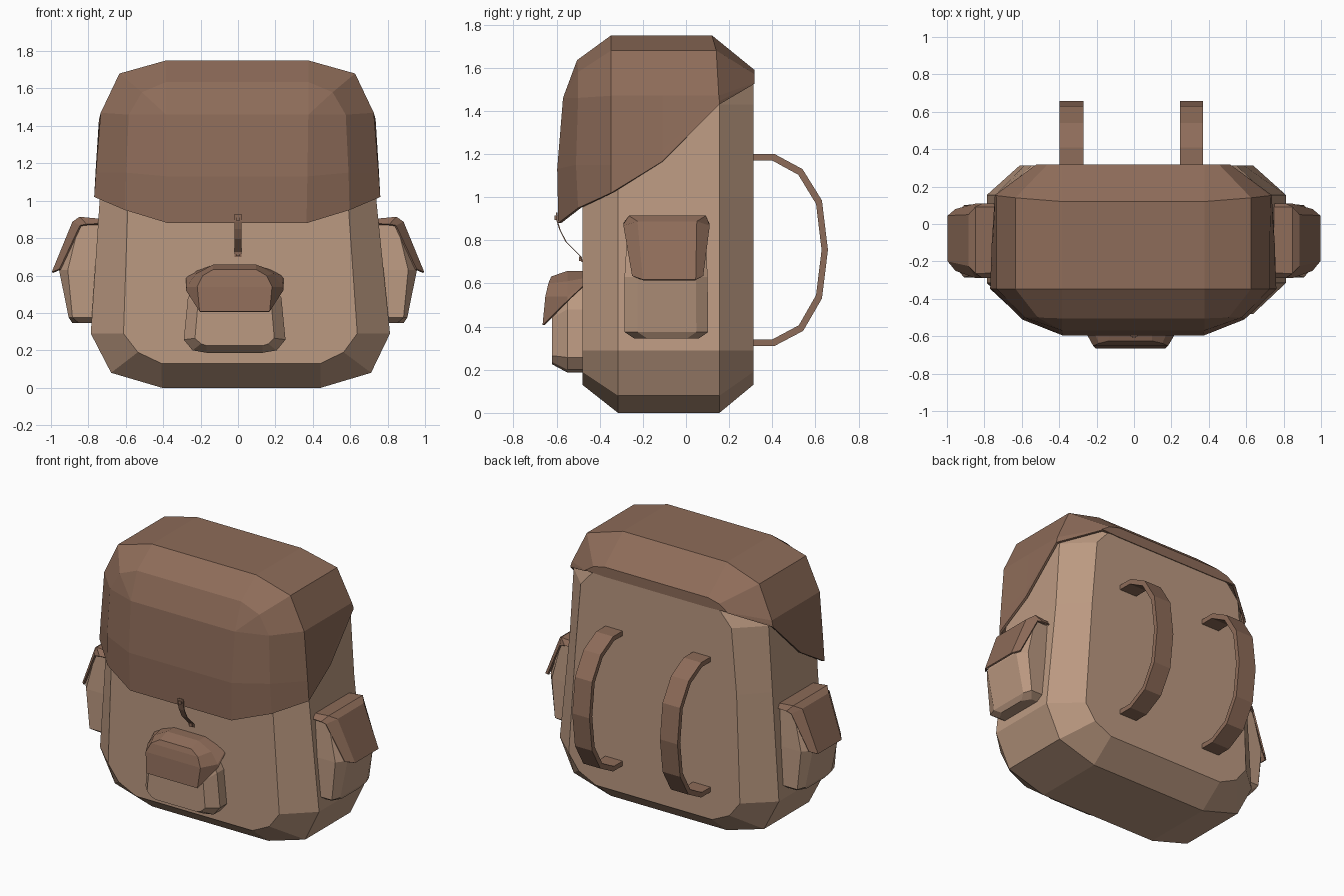
import bpy, bmesh

if "Cube" in bpy.data.objects:
    bpy.data.objects.remove(bpy.data.objects["Cube"])


def material(name, rgb):
    m = bpy.data.materials.new(name)
    m.diffuse_color = (*rgb, 1)
    m.use_nodes = True
    m.node_tree.nodes["Principled BSDF"].inputs["Base Color"].default_value = m.diffuse_color
    return m


CANVAS = material("canvas", (0.50, 0.32, 0.22))
LEATHER = material("leather", (0.27, 0.15, 0.10))


def skin(name, rings, mat, closed=True, caps=True, rows=False, thick=0, mirror=False):
    """Join rings of points with quads; cap the ends, or fill the last ring row by row."""
    bm = bmesh.new()
    vs = [[bm.verts.new(p) for p in r] for r in rings]
    n = len(rings[0])
    for a, b in zip(vs, vs[1:]):
        for i in range(n if closed else n - 1):
            j = (i + 1) % n
            bm.faces.new((a[i], a[j], b[j], b[i]))
    if caps:
        bm.faces.new(vs[0])
        bm.faces.new(vs[-1])
    if rows:
        e = vs[-1]
        for i in range(n // 2 - 1):
            bm.faces.new((e[i], e[i + 1], e[n - 2 - i], e[n - 1 - i]))
    bmesh.ops.remove_doubles(bm, verts=bm.verts, dist=0.0005)
    bmesh.ops.recalc_face_normals(bm, faces=bm.faces)
    me = bpy.data.meshes.new(name)
    bm.to_mesh(me)
    bm.free()
    me.materials.append(mat)
    ob = bpy.data.objects.new(name, me)
    bpy.context.collection.objects.link(ob)
    if thick:
        s = ob.modifiers.new("thickness", 'SOLIDIFY')
        s.thickness, s.offset = thick, -1
    if mirror:
        ob.modifiers.new("mirror", 'MIRROR')
    return ob


def both(half, cx=0.0):
    """Right half outline (bottom to top) plus its mirror image."""
    return [(cx + x, y, z) for x, y, z in half] + [(cx - x, y, z) for x, y, z in reversed(half)]


def at_y(y, pts):
    return [(x, y, z) for x, z in pts]


# Main bag: chamfered rounded block, slightly narrower at the top
inner = [(.425, .13), (.55, .19), (.625, .29), (.588, 1.0), (.55, 1.43), (.47, 1.52), (.37, 1.56)]
outer = [(.425, 0), (.695, .08), (.80, .29), (.74, 1.0), (.712, 1.43), (.60, 1.65), (.37, 1.72)]
bag = skin("main_bag", [both(at_y(y, o)) for y, o in
           ((-.48, inner), (-.315, outer), (.155, outer), (.312, inner))], CANVAS)
for v in bag.data.vertices:
    v.co.x += .018 * max(0, 1 - v.co.z)

# Top flap: shell from the back hem over the top to the hanging front
top = [(.73, 1.47), (.63, 1.68), (.38, 1.75)]
flap = [
    at_y(.317, [(.52, 1.525), (.52, 1.527), (.52, 1.53), (.46, 1.528), (.38, 1.525)]),
    at_y(.317, [(.52, 1.525), (.52, 1.527), (.52, 1.53), (.46, 1.57), (.38, 1.59)]),
    [(.74, .155, 1.43), (.737, .155, 1.445), (.73, .152, 1.47), (.63, .14, 1.68), (.38, .12, 1.75)],
    at_y(-.11, [(.757, 1.165), (.752, 1.22)] + top),
    at_y(-.347, [(.765, 1.02), (.756, 1.15)] + top),
    [(.60, -.50, .95), (.595, -.51, 1.15), (.58, -.50, 1.46), (.51, -.50, 1.58), (.38, -.505, 1.635)],
    [(.37, -.592, .88), (.375, -.597, 1.13)] + [(.38, -.57, 1.46)] * 3,
]
skin("top_flap", [both(r, -.004) for r in flap], LEATHER, closed=False, caps=False, rows=True, thick=.015)

# Front pocket and its flap
CX = -.018
p_out = [(.15, .187), (.225, .20), (.272, .257), (.25, .48), (.19, .59), (.11, .63)]
p_in = [(.15, .225), (.18, .235), (.212, .265), (.197, .44), (.17, .54), (.10, .58)]
skin("front_pocket", [both(at_y(y, o), CX) for y, o in
     ((-.47, p_out), (-.55, p_out), (-.62, p_in))], CANVAS)
pf = [
    at_y(-.47, [(.26, .595), (.255, .60), (.207, .625), (.115, .658)]),
    at_y(-.55, [(.26, .52), (.256, .54), (.207, .61), (.115, .658)]),
    [(.187, -.665, .407), (.20, -.652, .54), (.17, -.638, .60), (.115, -.625, .632)],
]
skin("front_pocket_flap", [both(r, CX) for r in pf], LEATHER, closed=False, caps=False, rows=True, thick=.01)

# Side pockets: stacked sections (z, back y, front y, shoulder x, outer x)
sections = [(.345, .06, -.24, .85, .885), (.375, .103, -.285, .885, .905),
            (.63, .10, -.285, .91, .957), (.875, .09, -.27, .85, .875)]
rings = [[(.69, a, z), (xm, a, z), (xo, a - .055, z), (xo, b + .06, z), (xm, b, z), (.69, b, z)]
         for z, a, b, xm, xo in sections]
skin("side_pockets", rings, CANVAS, mirror=True)

# Side pocket flaps: (edge x, edge z, edge ys), (middle x, middle z, middle ys)
flap_rows = [((.70, .88, -.29, .11), (.70, .90, -.26, .09)),
             ((.81, .875, -.29, .11), (.847, .914, -.265, .092)),
             ((.845, .868, -.29, .11), (.885, .888, -.225, .05)),
             ((.955, .635, -.25, .08), (.996, .618, -.20, .045))]
skin("side_pocket_flaps", [[(ex, e0, ez), (mx, m0, mz), (mx, m1, mz), (ex, e1, ez)]
     for (ex, ez, e0, e1), (mx, mz, m0, m1) in flap_rows],
     LEATHER, closed=False, caps=False, thick=.01, mirror=True)

# Shoulder straps: flat bands arching off the back
arc = [(.30, 1.2), (.41, 1.2), (.54, 1.13), (.63, .985), (.658, .755),
       (.63, .53), (.543, .38), (.41, .31), (.30, .31)]
for side, x0, x1 in (("left", -.398, -.27), ("right", .245, .37)):
    rings = []
    for y, z in arc:
        yi, zi = .31 + (y - .31) * .915, .755 + (z - .755) * .93
        rings.append([(x0, y, z), (x1, y, z), (x1, yi, zi), (x0, yi, zi)])
    skin("shoulder_strap_" + side, rings, LEATHER)

# Closing strap from the flap down to the bag, with a stud at each end
path = [(-.602, .93), (-.600, .89), (-.588, .85), (-.56, .795), (-.515, .75), (-.49, .725), (-.485, .70)]
skin("closing_strap", [[(-.02, y, z), (.02, y, z), (.02, y + .007, z - .003), (-.02, y + .007, z - .003)]
     for y, z in path], LEATHER)
for name, y, z in (("upper_stud", -.603, .905), ("lower_stud", -.49, .714)):
    sq = [(-.01, z - .01), (.01, z - .01), (.01, z + .01), (-.01, z + .01)]
    skin(name, [at_y(y - .006, sq), at_y(y + .006, sq)], LEATHER)
